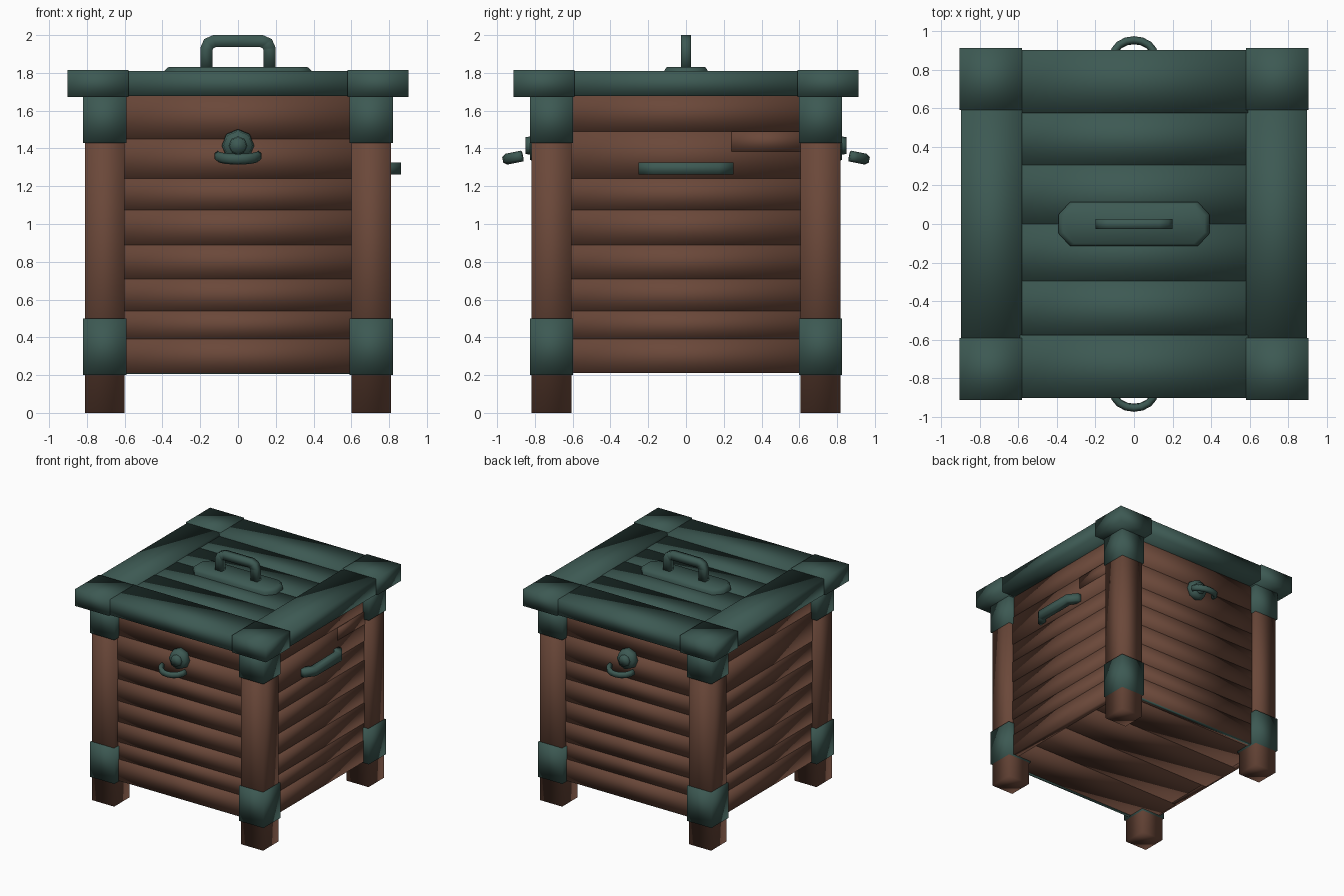
import bpy, bmesh, math
from mathutils import Matrix, Vector

if "Cube" in bpy.data.objects:
    bpy.data.objects.remove(bpy.data.objects["Cube"])


def material(name, rgb):
    m = bpy.data.materials.new(name)
    m.diffuse_color = (*rgb, 1)
    m.use_nodes = True
    m.node_tree.nodes["Principled BSDF"].inputs["Base Color"].default_value = m.diffuse_color
    return m


BROWN = material("brown wood", (0.145, 0.064, 0.041))
GREEN = material("dark green metal", (0.046, 0.1, 0.086))


def finish(name, bm, mat, angle=180):
    bmesh.ops.recalc_face_normals(bm, faces=bm.faces)
    me = bpy.data.meshes.new(name)
    bm.to_mesh(me)
    bm.free()
    me.materials.append(mat)
    ob = bpy.data.objects.new(name, me)
    bpy.context.collection.objects.link(ob)
    bpy.ops.object.select_all(action='DESELECT')
    ob.select_set(True)
    bpy.context.view_layer.objects.active = ob
    bpy.ops.object.shade_smooth_by_angle(angle=math.radians(angle))
    return ob


def box(name, lo, hi, mat, mtx=Matrix()):
    """Softly shaded block between two corners, then transformed."""
    bm = bmesh.new()
    bmesh.ops.create_cube(bm, size=1)
    for v in bm.verts:
        v.co = Vector([(a + b) / 2 + c * (b - a) for a, b, c in zip(lo, hi, v.co)])
    bm.transform(mtx)
    return finish(name, bm, mat)


def tube(name, path, ru, rv, side, mat, sides=8, angle=50):
    """Sweep a section along a path; 'side' is the axis for radius rv."""
    bm = bmesh.new()
    pts = [Vector(p) for p in path]
    side = Vector(side).normalized()
    rings = []
    for i, p in enumerate(pts):
        a = (p - pts[i - 1]).normalized() if i else (pts[1] - p).normalized()
        b = (pts[i + 1] - p).normalized() if i < len(pts) - 1 else a
        t = (a + b).normalized()
        u = t.cross(side).normalized() / max(0.5, t.dot(a))
        rings.append([bm.verts.new(p + u * ru * math.cos(k) + side * rv * math.sin(k))
                      for k in [(j + 0.5) * math.tau / sides for j in range(sides)]])
    for r, s in zip(rings, rings[1:]):
        for j in range(sides):
            k = (j + 1) % sides
            bm.faces.new((r[j], r[k], s[k], s[j]))
    bm.faces.new(rings[0])
    bm.faces.new(rings[-1])
    return finish(name, bm, mat, angle)


# Inner body behind the boards
box("body_core", (-0.75, -0.75, 0.22), (0.75, 0.75, 1.68), BROWN)

# Wall boards on all four sides, every other one a hair lower
levels = [0.21, 0.39, 0.54, 0.71, 0.89, 1.075, 1.24, 1.45, 1.68]
side_levels = levels[:7] + [1.49, 1.68]
for k, wall in enumerate(("front", "right", "back", "left")):
    lv = side_levels if k % 2 else levels
    rot = Matrix.Rotation(k * math.pi / 2, 4, 'Z')
    for i, (a, b) in enumerate(zip(lv, lv[1:])):
        out = 0.772 - 0.005 * (i % 2)
        box(f"{wall}_board_{i}", (-0.62, -out, a), (0.62, -0.72, b), BROWN, rot)

# Short repair board high on the right wall
box("short_board", (0.73, 0.24, 1.385), (0.775, 0.62, 1.49), BROWN)

# Floor boards
for i in range(4):
    a = -0.76 + i * 0.38
    box(f"floor_board_{i}", (-0.76, a, 0.21 + 0.003 * (i % 2)), (0.76, a + 0.38, 0.25), BROWN)

# Thin metal edging under front and back walls
for s in (-1, 1):
    y = sorted((s * 0.745, s * 0.77))
    box("bottom_edging", (-0.6, y[0], 0.206), (0.6, y[1], 0.225), GREEN)

# Corner posts, their metal sleeves and the lid corners
for sx in (-1, 1):
    for sy in (-1, 1):
        cx, cy = sx * 0.705, sy * 0.712

        def square(name, h, z0, z1, mat):
            box(name, (cx - h, cy - h, z0), (cx + h, cy + h, z1), mat)
        square("corner_post", 0.105, 0, 1.69, BROWN)
        square("lower_sleeve", 0.115, 0.2, 0.5, GREEN)
        square("upper_sleeve", 0.115, 1.43, 1.69, GREEN)
        xs, ys = sorted((sx * 0.58, sx * 0.903)), sorted((sy * 0.59, sy * 0.912))
        box("lid_corner", (xs[0], ys[0], 1.672), (xs[1], ys[1], 1.816), GREEN)

# Lid frame rails
for s in (-1, 1):
    y = sorted((s * 0.575, s * 0.902))
    x = sorted((s * 0.58, s * 0.895))
    box("lid_long_rail", (-0.59, y[0], 1.677), (0.59, y[1], 1.81), GREEN)
    box("lid_side_rail", (x[0], -0.6, 1.677), (x[1], 0.6, 1.81), GREEN)

# Lid boards
edges = [-0.58, -0.295, 0.0, 0.305, 0.58]
for i, (a, b) in enumerate(zip(edges, edges[1:])):
    box(f"lid_board_{i}", (-0.585, a, 1.68), (0.585, b, 1.79 - 0.004 * (i % 2)), GREEN)

# Chamfered plate under the lid handle
bm = bmesh.new()
outline = [(0.39, 0.05), (0.33, 0.115), (-0.33, 0.115), (-0.39, 0.05),
           (-0.39, -0.05), (-0.33, -0.115), (0.33, -0.115), (0.39, -0.05)]
layers = [[bm.verts.new((x * k, y * q, z)) for x, y in outline]
          for k, q, z in ((1, 1, 1.77), (1, 1, 1.812), (0.94, 0.88, 1.832))]
for r, s in zip(layers, layers[1:]):
    for j in range(8):
        bm.faces.new((r[j], r[(j + 1) % 8], s[(j + 1) % 8], s[j]))
bm.faces.new(layers[-1])
bm.faces.new(layers[0])
finish("handle_plate", bm, GREEN, 60)

# Lid handle with a square section
tube("lid_handle", [(-0.168, 0, 1.82), (-0.168, 0, 1.925), (-0.155, 0, 1.955), (-0.125, 0, 1.968),
                    (0.125, 0, 1.968), (0.155, 0, 1.955), (0.168, 0, 1.925), (0.168, 0, 1.82)],
     0.045, 0.038, (0, 1, 0), GREEN, 4, 180)

# Bar handle on the right side
tube("side_bar_handle", [(0.75, -0.22, 1.295), (0.79, -0.22, 1.295), (0.832, -0.165, 1.295),
                         (0.832, 0.165, 1.295), (0.79, 0.22, 1.295), (0.75, 0.22, 1.295)],
     0.044, 0.045, (0, 0, 1), GREEN, 4, 180)

# Knob and drooping half ring on front and back
for s, wall in ((-1, "front"), (1, "back")):
    for r, y0, y1 in ((0.09, 0.75, 0.825), (0.052, 0.8, 0.85)):
        bm = bmesh.new()
        bmesh.ops.create_cone(bm, cap_ends=True, segments=8, radius1=r, radius2=r * 0.85, depth=y1 - y0,
                              matrix=Matrix.Translation((0, s * (y0 + y1) / 2, 1.415))
                              @ Matrix.Rotation(-s * math.pi / 2, 4, 'X'))
        finish(f"{wall}_ring_mount", bm, GREEN, 100)
    path = []
    for i in range(9):
        a = math.pi * i / 8
        d = 0.085 * math.sin(a)
        path.append((0.108 * math.cos(a), s * (0.867 + d), 1.36 - 0.2 * d))
    tube(f"{wall}_ring", path, 0.021, 0.029, (0, s * 0.2, 1), GREEN, 6, 100)
